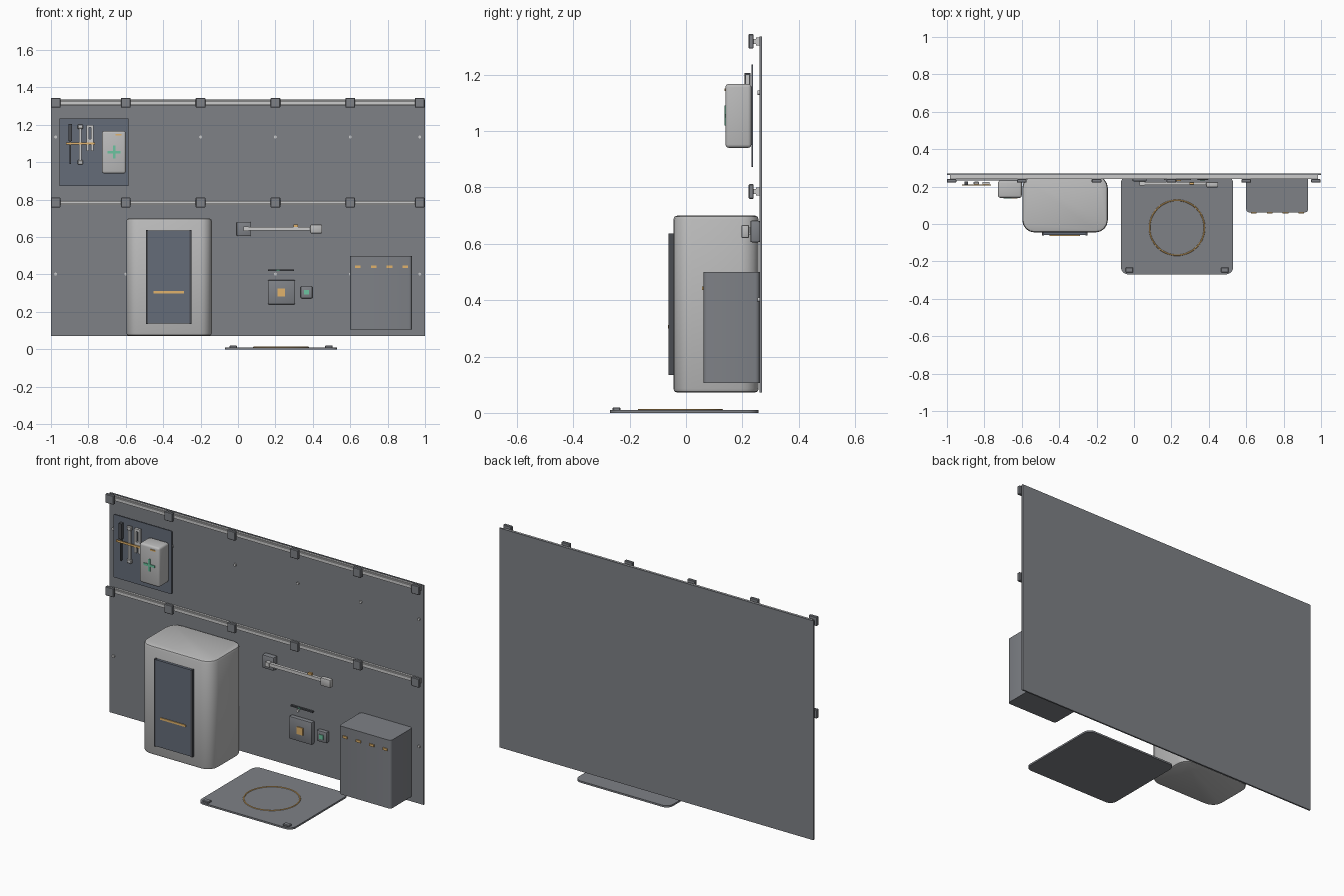
import bpy, bmesh, math

if "Cube" in bpy.data.objects:
    bpy.data.objects.remove(bpy.data.objects["Cube"])


def mat(name, r, g, b):
    m = bpy.data.materials.new(name)
    m.diffuse_color = (r, g, b, 1)
    m.use_nodes = True
    m.node_tree.nodes["Principled BSDF"].inputs["Base Color"].default_value = m.diffuse_color
    return m


PANEL = mat("panel_grey", 0.21, 0.22, 0.24)
DARK = mat("slate", 0.13, 0.15, 0.19)
LIGHT = mat("light_grey", 0.5, 0.5, 0.5)
METAL = mat("metal", 0.55, 0.55, 0.58)
BLACK = mat("charcoal", 0.07, 0.075, 0.085)
ORANGE = mat("amber", 0.75, 0.45, 0.15)
GREEN = mat("green", 0.15, 0.55, 0.35)


def finish(name, bm, m, smooth=False):
    me = bpy.data.meshes.new(name)
    bm.to_mesh(me)
    bm.free()
    ob = bpy.data.objects.new(name, me)
    bpy.context.collection.objects.link(ob)
    me.materials.append(m)
    if smooth:
        bpy.context.view_layer.objects.active = ob
        ob.select_set(True)
        bpy.ops.object.shade_smooth_by_angle(angle=math.radians(35))
        ob.select_set(False)
    return ob


def box(name, x, y, z, m, bevel=0.0, seg=2, axis=None, rim=0.0):
    """Box from (min, max) ranges; axis bevels only edges along that axis, rim bevels the rest."""
    bm = bmesh.new()
    bmesh.ops.create_cube(bm, size=1)
    for v in bm.verts:
        for i, (a, b) in enumerate((x, y, z)):
            v.co[i] = a + (v.co[i] + 0.5) * (b - a)
    if bevel:
        edges = [e for e in bm.edges if axis is None or
                 abs(e.verts[0].co[axis] - e.verts[1].co[axis]) > 1e-5]
        bmesh.ops.bevel(bm, geom=edges, offset=bevel, segments=seg, profile=0.5, affect='EDGES')
    if rim:
        lo, hi = (x, y, z)[axis]
        edges = [e for e in bm.edges if all(abs(v.co[axis] - hi) < 1e-5 for v in e.verts)
                 or all(abs(v.co[axis] - lo) < 1e-5 for v in e.verts)]
        bmesh.ops.bevel(bm, geom=edges, offset=rim, segments=2, profile=0.5, affect='EDGES')
    return finish(name, bm, m, bevel > 0)


def disc(name, cx, cz, r, y, m, n=12):
    """Short cylinder pointing out of the wall."""
    bm = bmesh.new()
    bmesh.ops.create_cone(bm, cap_ends=True, segments=n, radius1=r, radius2=r, depth=y[1] - y[0])
    for v in bm.verts:
        a, b, c = v.co
        v.co = (cx + a, (y[0] + y[1]) / 2 - c, cz + b)
    return finish(name, bm, m, True)


# Wall panel
box("wall_panel", (-1, 1), (0.261, 0.27), (0.072, 1.335), PANEL)

# Rails with clamps, and panel bolts
stations = (-0.975, -0.6, -0.2, 0.2, 0.6, 0.972)
for z in (1.318, 0.785):
    box("rail_base", (-0.985, 0.985), (0.249, 0.261), (z - 0.014, z + 0.014), METAL)
    box("rail_lip", (-0.985, 0.985), (0.24, 0.249), (z - 0.009, z + 0.009), METAL)
    for x in stations:
        box("rail_clamp", (x - 0.026, x + 0.026), (0.222, 0.24), (z - 0.026, z + 0.026),
            PANEL, 0.003, 1)
for z in (1.135, 0.402):
    for x in stations:
        disc("panel_bolt", x, z, 0.008, (0.254, 0.262), METAL)

# Tool board
box("tool_board", (-0.955, -0.585), (0.232, 0.238), (0.872, 1.235), DARK, 0.004, 2, 1)
box("tool_strap", (-0.92, -0.765), (0.206, 0.211), (1.095, 1.107), ORANGE)
box("driver_shaft", (-0.901, -0.893), (0.212, 0.224), (0.99, 1.12), BLACK)
box("driver_handle", (-0.906, -0.888), (0.208, 0.228), (1.115, 1.205), BLACK)
box("wrench_shaft", (-0.85, -0.836), (0.212, 0.224), (1.0, 1.19), METAL)
for z in (1.0, 1.19):
    box("wrench_end", (-0.857, -0.829), (0.21, 0.226), (z - 0.011, z + 0.011), METAL, 0.003, 1)
for x in (-0.803, -0.779):
    box("pliers_arm", (x - 0.006, x + 0.006), (0.211, 0.225), (1.06, 1.2), METAL)
box("pliers_bridge", (-0.803, -0.779), (0.211, 0.225), (1.185, 1.2), METAL)
box("pliers_pivot", (-0.809, -0.773), (0.211, 0.225), (1.105, 1.125), METAL)

# First aid case
box("aid_case", (-0.727, -0.6), (0.14, 0.232), (0.94, 1.167), LIGHT, 0.012, 3)
box("aid_cross_bar", (-0.697, -0.627), (0.136, 0.142), (1.048, 1.061), GREEN)
box("aid_cross_post", (-0.668, -0.655), (0.136, 0.142), (1.02, 1.09), GREEN)
box("aid_latch", (-0.655, -0.622), (0.136, 0.142), (1.142, 1.15), ORANGE)

# Pod cabinet with door
box("pod_body", (-0.597, -0.14), (-0.045, 0.258), (0.072, 0.7), LIGHT, 0.065, 4, 2, 0.014)
box("pod_door", (-0.49, -0.25), (-0.06, -0.04), (0.137, 0.635), DARK)
for x in (-0.487, -0.253):
    box("door_frame_side", (x - 0.005, x + 0.005), (-0.062, -0.04), (0.135, 0.637), BLACK)
box("door_handle", (-0.452, -0.29), (-0.064, -0.058), (0.299, 0.311), ORANGE)

# Lamp arm
box("lamp_base", (-0.008, 0.068), (0.228, 0.262), (0.605, 0.682), PANEL, 0.006, 2)
box("lamp_neck", (0.03, 0.055), (0.205, 0.23), (0.632, 0.657), METAL)
box("lamp_arm", (0.03, 0.4), (0.208, 0.225), (0.636, 0.655), METAL)
box("lamp_head", (0.386, 0.45), (0.196, 0.224), (0.62, 0.667), LIGHT, 0.006, 2)
box("lamp_marker", (0.297, 0.322), (0.21, 0.222), (0.655, 0.667), ORANGE)

# Wall controls
box("control_box", (0.16, 0.305), (0.234, 0.262), (0.24, 0.37), PANEL, 0.005, 2)
box("control_button", (0.212, 0.252), (0.229, 0.236), (0.283, 0.325), ORANGE)
box("sensor_box", (0.335, 0.398), (0.236, 0.262), (0.273, 0.336), PANEL, 0.005, 2)
box("sensor_light", (0.353, 0.38), (0.232, 0.238), (0.292, 0.317), GREEN)
box("status_strip", (0.16, 0.3), (0.25, 0.262), (0.419, 0.427), BLACK)
box("status_light", (0.205, 0.222), (0.247, 0.252), (0.42, 0.426), GREEN)

# Storage cabinet with amber tabs
box("storage_cabinet", (0.6, 0.93), (0.062, 0.261), (0.106, 0.499), PANEL, 0.015, 3, 2)
for i in range(4):
    x = 0.64 + 0.085 * i
    box("storage_tab", (x - 0.015, x + 0.015), (0.056, 0.064), (0.436, 0.449), ORANGE)

# Floor pad with ring and front knobs
box("floor_pad", (-0.07, 0.53), (-0.27, 0.258), (0, 0.01), PANEL, 0.04, 5, 2)
bpy.ops.mesh.primitive_torus_add(major_radius=0.147, minor_radius=0.004, major_segments=48,
                                 minor_segments=8, location=(0.23, -0.02, 0.01))
ring = bpy.context.object
ring.name = "pad_ring"
ring.data.materials.append(ORANGE)
bpy.ops.object.shade_smooth_by_angle()
for x in (-0.025, 0.486):
    box("pad_knob", (x - 0.02, x + 0.02), (-0.26, -0.232), (0.008, 0.02), PANEL, 0.003, 1)
